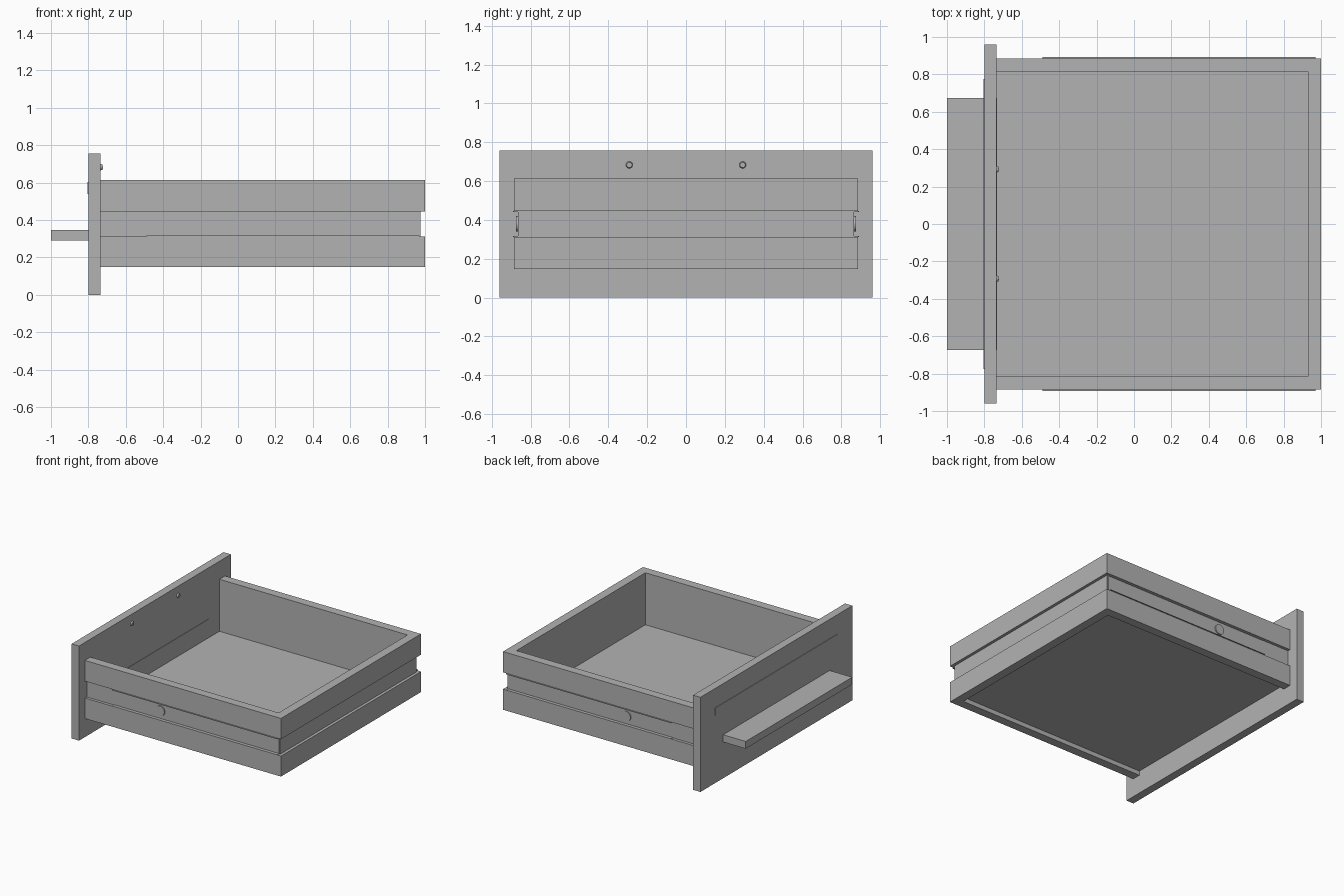
import bpy
import bmesh
from math import pi
from mathutils import Matrix, Vector

cube = bpy.data.objects.get("Cube")
if cube:
    bpy.data.objects.remove(cube, do_unlink=True)

GREY = (0.45, 0.45, 0.45, 1)
grey = bpy.data.materials.new("plain grey")
grey.use_nodes = True
grey.diffuse_color = GREY
grey.node_tree.nodes["Principled BSDF"].inputs["Base Color"].default_value = GREY


def finish(name, bm):
    bmesh.ops.recalc_face_normals(bm, faces=bm.faces)
    mesh = bpy.data.meshes.new(name)
    bm.to_mesh(mesh)
    bm.free()
    mesh.materials.append(grey)
    obj = bpy.data.objects.new(name, mesh)
    bpy.context.collection.objects.link(obj)
    return obj


def box(name, low, high):
    low, high = Vector(low), Vector(high)
    bm = bmesh.new()
    place = Matrix.Translation((low + high) / 2) @ Matrix.Diagonal((high - low).to_4d())
    bmesh.ops.create_cube(bm, size=1, matrix=place)
    return finish(name, bm)


def disc(name, centre, radius, depth, axis, top=1.0):
    bm = bmesh.new()
    turn = Matrix.Rotation(pi / 2, 4, axis)
    bmesh.ops.create_cone(bm, cap_ends=True, segments=24, radius1=radius, radius2=radius * top,
                          depth=depth, matrix=Matrix.Translation(centre) @ turn)
    return finish(name, bm)


# Front panel, with the handle shelf running through it and a shallow strip
FRONT, INNER = -0.8, -0.735
box("front_panel", (FRONT, -0.96, 0), (INNER, 0.96, 0.757))
box("handle_shelf", (-1, -0.673, 0.29), (INNER + 0.003, 0.673, 0.348))
box("front_strip", (FRONT - 0.005, -0.775, 0.54), (FRONT + 0.01, 0.775, 0.603))

# Three-sided wall: grooved profile (inset, height) swept around the U path
BACK, SIDE, WALL, GROOVE = 1.0, 0.885, 0.07, 0.023
LOW, HIGH, BASE, TOP = 0.312, 0.447, 0.148, 0.613
profile = [(0, BASE), (0, LOW), (GROOVE, LOW), (GROOVE, HIGH),
           (0, HIGH), (0, TOP), (WALL, TOP), (WALL, BASE)]
bm = bmesh.new()
rings = []
for at_back, side in ((0, -1), (1, -1), (1, 1), (0, 1)):
    rings.append([bm.verts.new((BACK - d if at_back else INNER, side * (SIDE - d), z))
                  for d, z in profile])
for a, b in zip(rings, rings[1:]):
    for i in range(len(profile)):
        j = (i + 1) % len(profile)
        bm.faces.new((a[i], a[j], b[j], b[i]))
bm.faces.new(rings[0])
bm.faces.new(rings[-1])
finish("drawer_walls", bm)

# Recessed floor
box("drawer_floor", (INNER, WALL - SIDE, 0.183), (BACK - WALL, SIDE - WALL, 0.197))

# Channel rails with a roller in each side groove
RAIL_START, RAIL_END, THIN = -0.49, 0.97, 0.005
for side, label in ((1, "back"), (-1, "front")):
    web, lip = SIDE - GROOVE, SIDE + 0.007
    for part, outer, z0, z1 in (("web", web + 0.004, LOW, HIGH),
                                ("lower_lip", lip, LOW + 0.001, LOW + THIN),
                                ("upper_lip", lip, HIGH - THIN, HIGH - 0.001)):
        ys = sorted((side * (web - 0.002), side * outer))
        box(f"{label}_rail_{part}", (RAIL_START, ys[0], z0), (RAIL_END, ys[1], z1))
    disc(f"{label}_rail_roller", (-0.08, side * (web + 0.006), (LOW + HIGH) / 2), 0.04, 0.012, "X")

# Screw heads on the inside of the panel
for side, label in ((1, "back"), (-1, "front")):
    disc(f"{label}_screw_head", (INNER + 0.005, side * 0.292, 0.683), 0.018, 0.012, "Y", 0.75)
    disc(f"{label}_screw_socket", (INNER + 0.011, side * 0.292, 0.683), 0.007, 0.004, "Y")
